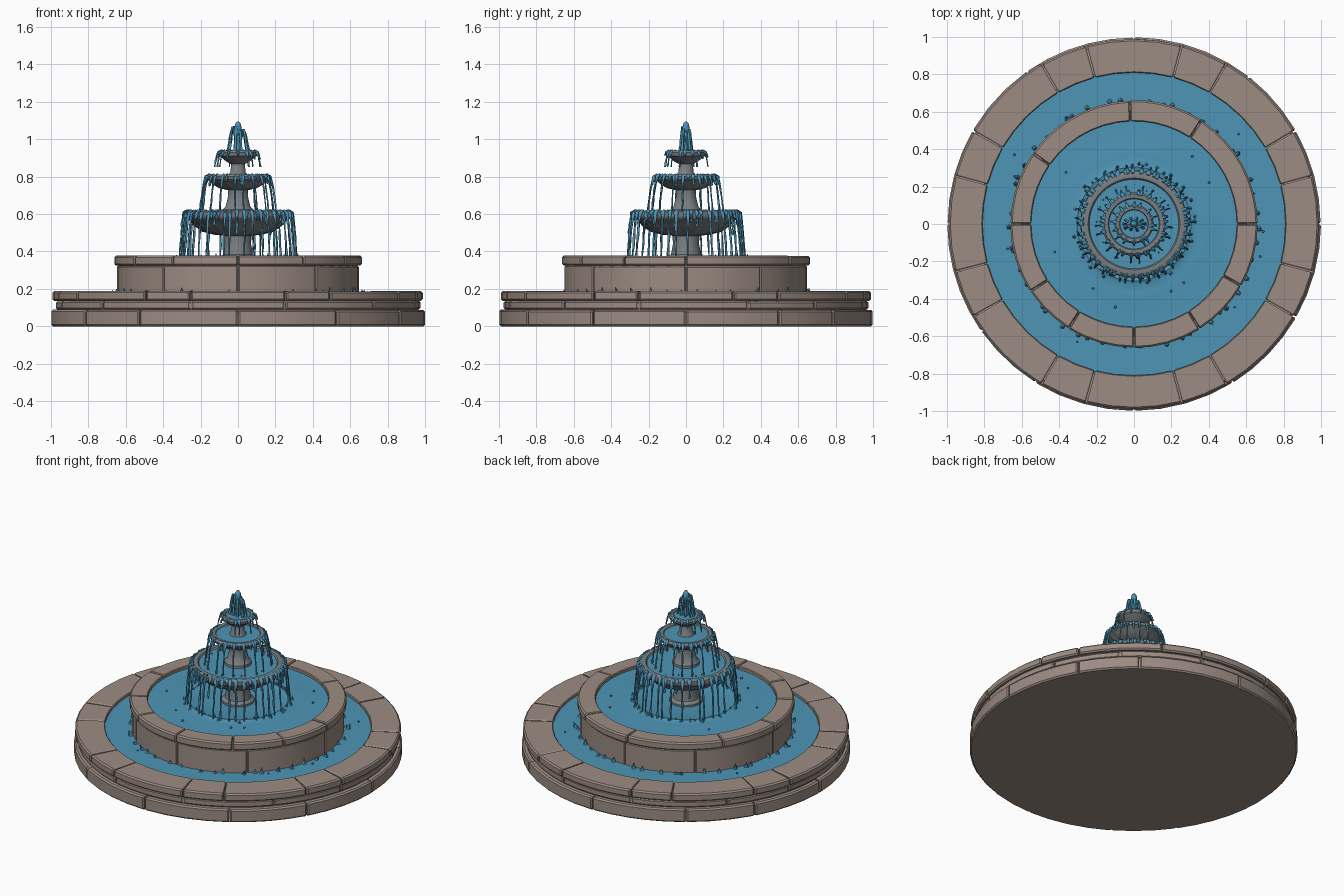
import bpy, bmesh, math, random
from mathutils import Vector

if "Cube" in bpy.data.objects:
    bpy.data.objects.remove(bpy.data.objects["Cube"])

random.seed(7)
TAU = 2 * math.pi


def material(name, rgb):
    m = bpy.data.materials.new(name)
    m.diffuse_color = (*rgb, 1)
    m.use_nodes = True
    m.node_tree.nodes["Principled BSDF"].inputs["Base Color"].default_value = m.diffuse_color
    return m


STONE = material("warm_stone", (0.33, 0.262, 0.225))
GREY = material("grey_stone", (0.20, 0.215, 0.225))
WATER = material("water_blue", (0.075, 0.30, 0.47))


def finish(bm, name, mat, smooth=None):
    bmesh.ops.recalc_face_normals(bm, faces=bm.faces)
    me = bpy.data.meshes.new(name)
    bm.to_mesh(me)
    bm.free()
    me.materials.append(mat)
    ob = bpy.data.objects.new(name, me)
    bpy.context.collection.objects.link(ob)
    if smooth:
        bpy.ops.object.select_all(action='DESELECT')
        ob.select_set(True)
        bpy.context.view_layer.objects.active = ob
        bpy.ops.object.shade_smooth_by_angle(angle=math.radians(smooth))
    return ob


def polar(r, a, z):
    return Vector((r * math.cos(a), r * math.sin(a), z))


def bridge(bm, a, b):
    n = len(a)
    for i in range(n):
        bm.faces.new((a[i], a[(i + 1) % n], b[(i + 1) % n], b[i]))


def lathe(name, profile, mat, n=48, smooth=35, flutes=0, depth=0, zone=(0, 0)):
    """Spin an (r, z) profile; points whose z lies in zone get fluted."""
    bm = bmesh.new()
    rows = []
    for r, z in profile:
        f = depth if zone[0] < z < zone[1] else 0
        rows.append([bm.verts.new(polar(r * (1 - f * (0.5 - 0.5 * math.cos(flutes * TAU * i / n))),
                                        TAU * i / n, z)) for i in range(n)])
    for a, b in zip(rows, rows[1:]):
        bridge(bm, a, b)
    bm.faces.new(rows[0])
    bm.faces.new(rows[-1])
    return finish(bm, name, mat, smooth)


def block_ring(name, r0, r1, z0, z1, joints, gap=0.004, wobble=0.004, b=0.009):
    """Ring of separate chamfered stone blocks, split at the joint angles."""
    bm = bmesh.new()
    for k, j in enumerate(joints):
        end = joints[(k + 1) % len(joints)] + (360 if k == len(joints) - 1 else 0)
        a0, a1 = math.radians(j) + gap, math.radians(end) - gap
        n = max(2, round((end - j) / 7.5))
        dr, dz = random.uniform(-wobble, 0), random.uniform(-wobble, 0)
        angles = [a0, a0 + 0.008] + [a0 + (a1 - a0) * i / n for i in range(1, n)] + [a1 - 0.008, a1]
        rows = []
        for i, a in enumerate(angles):
            s = 0.005 if i in (0, len(angles) - 1) else 0
            R, T, I = r1 + dr - s, z1 + dz - s, r0 + s
            prof = [(I, z0), (R - b, z0), (R, z0 + b), (R, T - b), (R - b, T), (I + b / 2, T), (I, T - b / 2)]
            rows.append([bm.verts.new(polar(r, a, z)) for r, z in prof])
        for p, q in zip(rows, rows[1:]):
            bridge(bm, p, q)
        bm.faces.new(rows[0])
        bm.faces.new(rows[-1])
    return finish(bm, name, STONE, 25)


def tube(bm, pts, radii, sides=6):
    """Tapered tube along points, for streams, jets and drips."""
    rows = []
    for i, p in enumerate(pts):
        d = (pts[min(i + 1, len(pts) - 1)] - pts[max(i - 1, 0)]).normalized()
        u = d.cross(Vector((0.3, 0.9, 0.1))).normalized()
        v = d.cross(u)
        rows.append([bm.verts.new(p + radii[i] * (u * math.cos(TAU * k / sides) + v * math.sin(TAU * k / sides)))
                     for k in range(sides)])
    for a, b in zip(rows, rows[1:]):
        bridge(bm, a, b)
    bm.faces.new(rows[0])
    bm.faces.new(rows[-1])


def streams(name, count, r_lip, z_lip, r_end, z_end, w, short):
    """Streams over a bowl lip; a share of them stop short as drips."""
    bm = bmesh.new()
    for i in range(count):
        a = TAU * (i + random.uniform(-0.3, 0.3)) / count
        drop = random.uniform(0.15, 0.5) if random.random() < short else 1
        pts = [polar(r_lip - 0.03, a, z_lip - 0.008), polar(r_lip - 0.01, a, z_lip + 0.003),
               polar(r_lip + 0.004, a, z_lip - 0.008)]
        rad = [w * 0.6, w * 1.3, w * 1.5]
        for s in range(1, 7):
            t = s / 6 * drop
            pts.append(polar(r_lip + 0.004 + (r_end - r_lip) * t ** 0.6, a + random.uniform(-.008, .008),
                             z_lip - 0.008 + (z_end - z_lip) * t))
            rad.append(w * random.uniform(0.45, 1.0))
        if drop < 1:
            rad[-1], rad[-2] = w * 0.3, w * 1.1
        tube(bm, pts, rad)
    finish(bm, name, WATER, 60)


def splashes(name, count, r, z, spread, h, w):
    """Pointed splash cones standing on a water surface."""
    bm = bmesh.new()
    for i in range(count):
        a = TAU * (i + random.uniform(-0.45, 0.45)) / count
        p = polar(r + random.uniform(-spread, spread), a, z - 0.004)
        hh = h * random.uniform(0.4, 1.0)
        tip = p + polar(random.uniform(-0.3, 0.5) * hh, a, hh)
        tube(bm, [p, p.lerp(tip, 0.4), tip], [w, w * 0.5, w * 0.08], 5)
    finish(bm, name, WATER)


# Lower basin: solid core, three courses of blocks
lathe("basin_core", [(0.98, 0.0), (0.98, 0.08), (0.965, 0.08), (0.965, 0.14), (0.90, 0.15)], STONE)
block_ring("base_course", 0.90, 1.0, 0.0, 0.09, [0, 30, 52, 90, 125, 150, 180, 215, 238, 270, 302, 330])
block_ring("middle_course", 0.88, 0.978, 0.09, 0.138, [20, 45, 75, 105, 140, 165, 195, 222, 255, 285, 318, 345])
block_ring("basin_coping", 0.81, 0.992, 0.136, 0.19,
           [15, 30, 60, 75, 105, 120, 150, 165, 195, 210, 240, 255, 285, 300, 330, 345])

# Raised inner pool: core, wall blocks and coping
lathe("pool_core", [(0.64, 0.14), (0.64, 0.33), (0.60, 0.345)], STONE)
block_ring("pool_wall", 0.56, 0.65, 0.14, 0.328, [0, 38, 90, 130, 180, 232, 270, 310])
block_ring("pool_coping", 0.55, 0.663, 0.325, 0.38, [0, 57, 92, 145, 180, 213, 238, 270, 302, 330])

# Still water in the two pools
lathe("basin_water", [(0.83, 0.15), (0.83, 0.172), (0.60, 0.172)], WATER)
lathe("pool_water", [(0.57, 0.34), (0.57, 0.357), (0.40, 0.357), (0.365, 0.361), (0.33, 0.357),
                     (0.305, 0.368), (0.27, 0.358), (0.05, 0.357)], WATER)

# Three bowls on their columns
lathe("large_bowl", [(0.10, 0.34), (0.10, 0.37), (0.08, 0.385), (0.07, 0.44), (0.072, 0.484), (0.13, 0.49),
                     (0.19, 0.506), (0.235, 0.537), (0.258, 0.566), (0.278, 0.575), (0.287, 0.593),
                     (0.283, 0.612), (0.268, 0.62), (0.245, 0.618), (0.232, 0.60), (0.05, 0.59)],
      GREY, 96, 40, 24, 0.07, (0.488, 0.55))
lathe("medium_bowl", [(0.085, 0.59), (0.082, 0.625), (0.066, 0.64), (0.052, 0.70), (0.054, 0.728), (0.10, 0.738),
                      (0.135, 0.758), (0.153, 0.778), (0.166, 0.785), (0.17, 0.80), (0.160, 0.812),
                      (0.138, 0.81), (0.128, 0.797), (0.03, 0.79)],
      GREY, 96, 40, 16, 0.07, (0.73, 0.77))
lathe("small_bowl", [(0.052, 0.79), (0.05, 0.812), (0.04, 0.825), (0.037, 0.868), (0.062, 0.88), (0.085, 0.9),
                     (0.10, 0.91), (0.104, 0.928), (0.096, 0.939), (0.078, 0.938), (0.07, 0.93), (0.02, 0.925)],
      GREY, 48)
for nm, r, z in (("large", 0.24, 0.609), ("medium", 0.135, 0.804), ("small", 0.075, 0.934)):
    lathe(nm + "_bowl_water", [(r, z - 0.008), (r, z), (0.02, z)], WATER)

# Falling streams and drips from each lip
streams("large_bowl_streams", 44, 0.285, 0.613, 0.312, 0.355, 0.0075, 0.2)
streams("large_bowl_drips", 30, 0.283, 0.612, 0.30, 0.45, 0.008, 1.0)
streams("medium_bowl_streams", 18, 0.168, 0.806, 0.203, 0.605, 0.006, 0.2)
streams("medium_bowl_drips", 22, 0.168, 0.805, 0.185, 0.70, 0.007, 1.0)
streams("small_bowl_drips", 16, 0.102, 0.935, 0.122, 0.86, 0.006, 0.5)

# Top plume: central jet with arcs folding over, wider along x
bm = bmesh.new()
tube(bm, [Vector((0, 0, z)) for z in (0.92, 0.98, 1.03, 1.06, 1.08, 1.095)],
     [0.018, 0.014, 0.016, 0.02, 0.017, 0.006], 8)
for i in range(10):
    a = TAU * i / 10
    reach, top = random.uniform(0.8, 1.1), random.uniform(1.03, 1.075)
    pts, rad = [], []
    for s in range(9):
        t = s / 8
        c = 0.01 + 0.05 * reach * t
        z = 0.94 + (top - 0.94) * (1 - (2.0 * t - 0.85) ** 2)
        pts.append(Vector((c * math.cos(a), 0.6 * c * math.sin(a), max(z, 0.935))))
        rad.append(random.uniform(0.005, 0.009))
    tube(bm, pts, rad)
finish(bm, "top_plume", WATER, 60)

# Splashes where water lands and along the pool wall
splashes("pool_splashes", 48, 0.31, 0.36, 0.02, 0.035, 0.012)
splashes("wall_splashes", 46, 0.662, 0.172, 0.012, 0.045, 0.017)
splashes("large_bowl_splashes", 16, 0.20, 0.607, 0.012, 0.02, 0.007)

# Loose droplets on the water
bm = bmesh.new()
for i in range(16):
    r, z = ((0.73, 0.18), (0.45, 0.365))[i % 2]
    g = bmesh.ops.create_icosphere(bm, subdivisions=1, radius=random.uniform(0.005, 0.009))
    bmesh.ops.translate(bm, verts=g["verts"],
                        vec=polar(r + random.uniform(-0.05, 0.05), random.uniform(0, TAU), z))
finish(bm, "droplets", WATER, 60)
